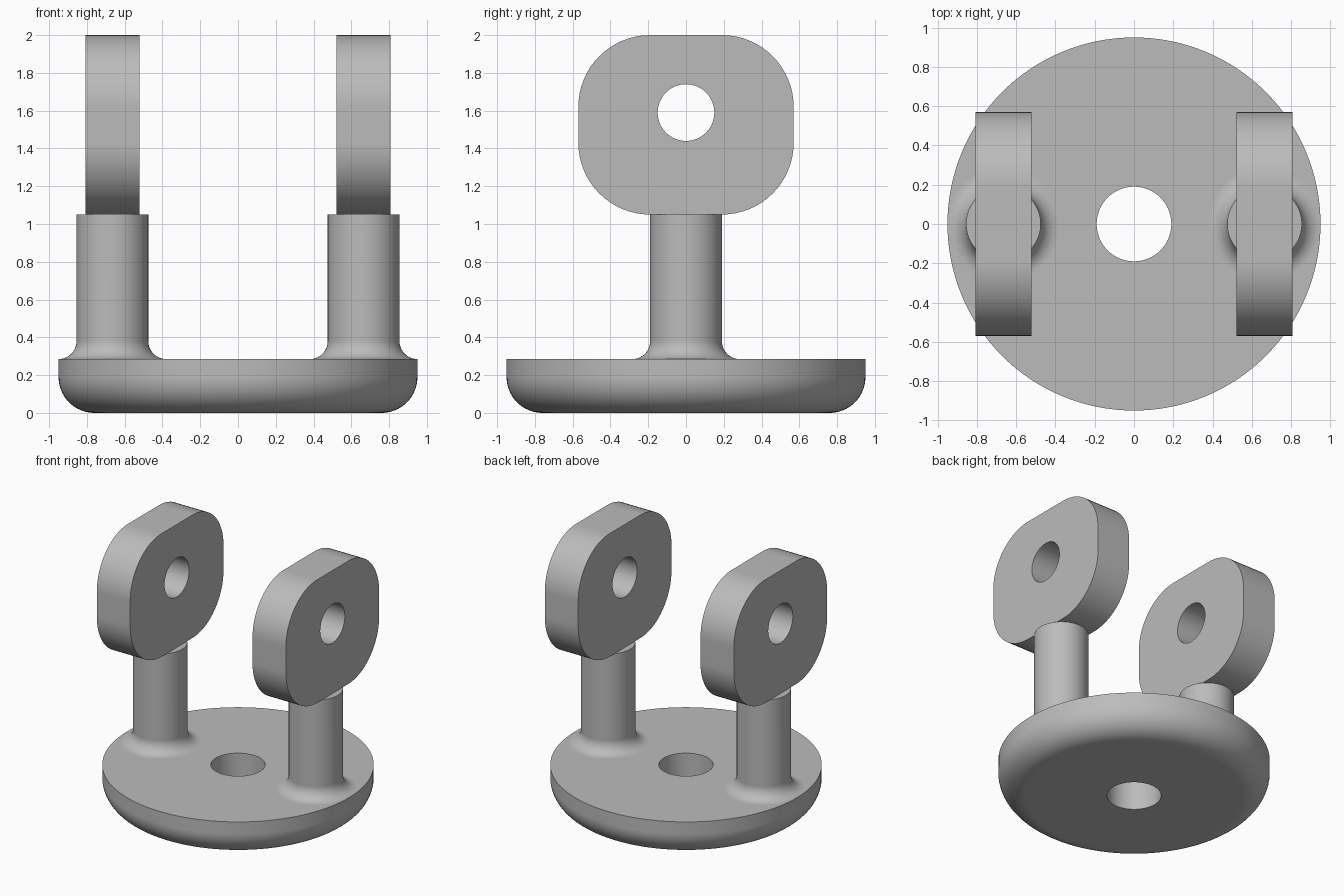
import bpy, bmesh, math
from mathutils import Vector

cube = bpy.data.objects.get("Cube")
if cube:
    bpy.data.objects.remove(cube, do_unlink=True)

grey = bpy.data.materials.new("plain grey")
grey.use_nodes = True
colour = (0.5, 0.5, 0.5, 1)
grey.diffuse_color = colour
grey.node_tree.nodes["Principled BSDF"].inputs["Base Color"].default_value = colour


def arc(cx, cy, r, start, end, steps):
    """Points along an arc, angles in degrees."""
    angles = [math.radians(start + (end - start) * i / steps) for i in range(steps + 1)]
    return [(cx + r * math.cos(a), cy + r * math.sin(a)) for a in angles]


def finish(name, bm, location=(0, 0, 0)):
    bmesh.ops.recalc_face_normals(bm, faces=bm.faces)
    mesh = bpy.data.meshes.new(name)
    bm.to_mesh(mesh)
    bm.free()
    mesh.materials.append(grey)
    obj = bpy.data.objects.new(name, mesh)
    obj.location = location
    bpy.context.collection.objects.link(obj)
    bpy.ops.object.select_all(action="DESELECT")
    obj.select_set(True)
    bpy.context.view_layer.objects.active = obj
    bpy.ops.object.shade_smooth_by_angle(angle=math.radians(30))
    # Keeps the flat areas flat beside the rounded edges
    weighted = obj.modifiers.new("Flat areas", "WEIGHTED_NORMAL")
    weighted.keep_sharp = True
    return obj


def lathe(name, profile, location=(0, 0, 0), steps=96):
    """Revolve a closed (radius, height) profile about z."""
    bm = bmesh.new()
    verts = [bm.verts.new((r, 0, z)) for r, z in profile]
    edges = [bm.edges.new((v, verts[i - 1])) for i, v in enumerate(verts)]
    bmesh.ops.spin(bm, geom=verts + edges, cent=(0, 0, 0), axis=(0, 0, 1),
                   angle=math.tau, steps=steps)
    bmesh.ops.remove_doubles(bm, verts=bm.verts, dist=1e-4)
    # Drop the zero-width faces and edges left along the axis
    on_axis = [e for e in bm.edges if all(v.co.xy.length < 1e-4 for v in e.verts)]
    bmesh.ops.delete(bm, geom=on_axis, context="EDGES")
    return finish(name, bm, location)


def plate(name, x, thickness):
    """Rounded plate across x, with a pin hole."""
    outline = []
    for cy, cz, start in ((0.19, 1.62, 0), (-0.19, 1.62, 90),
                          (-0.19, 1.43, 180), (0.19, 1.43, 270)):
        outline += arc(cy, cz, 0.38, start, start + 90, 16)
    hole = arc(0, 1.59, 0.15, 0, 360, 64)[:-1]
    bm = bmesh.new()
    edges = []
    for loop in (outline, hole):
        verts = [bm.verts.new((-thickness / 2, y, z)) for y, z in loop]
        edges += [bm.edges.new((v, verts[i - 1])) for i, v in enumerate(verts)]
    bmesh.ops.triangle_fill(bm, edges=edges, use_beauty=True, normal=(1, 0, 0))
    side = bmesh.ops.extrude_face_region(bm, geom=list(bm.faces), use_keep_orig=True)
    moved = [g for g in side["geom"] if isinstance(g, bmesh.types.BMVert)]
    bmesh.ops.translate(bm, verts=moved, vec=Vector((thickness, 0, 0)))
    return finish(name, bm, (x, 0, 0))


# Round base with a centre hole and a rounded lower rim
lathe("base", [(0.19, 0), (0.19, 0.285), (0.95, 0.285)]
      + arc(0.76, 0.19, 0.19, 0, -90, 16), steps=128)

# Two posts with flared feet, each carrying a drilled plate
for side, x in (("left", 0.665), ("right", -0.665)):
    lathe(side + "_post", [(0, 1.05), (0.19, 1.05)]
          + arc(0.285, 0.38, 0.095, 180, 270, 12) + [(0, 0.285)], (x, 0, 0))
    plate(side + "_plate", x, 0.285)
